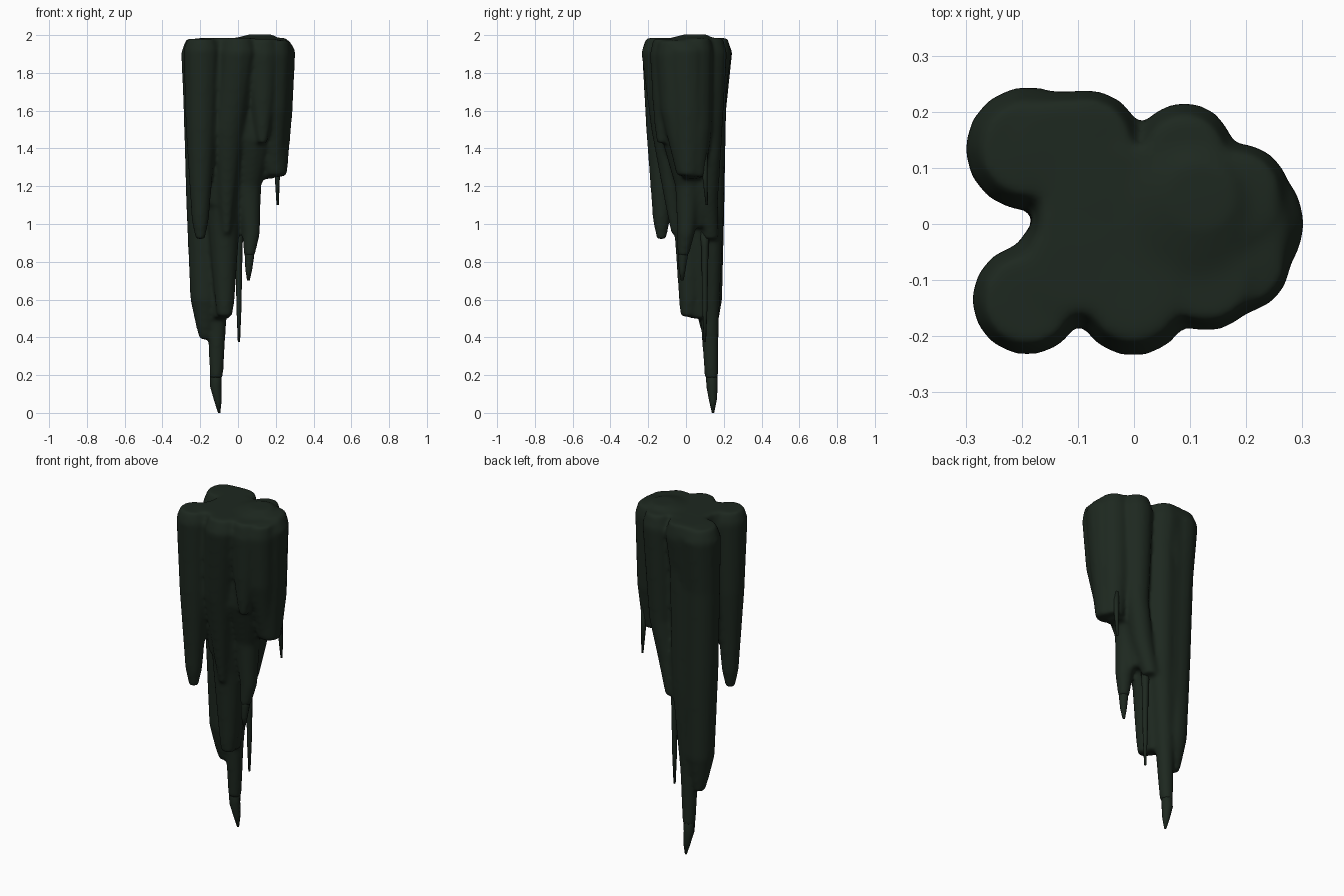
import bpy, bmesh, math

rock = bpy.data.materials.new("dark green rock")
rock.diffuse_color = (0.0125, 0.021, 0.014, 1)


def column(bm, *pts, sides=14):
    """Loft a closed hanging column through (x, y, z, radius) rings."""
    rings = []
    for x, y, z, r in pts:
        rings.append([bm.verts.new((x + r * math.cos(2 * math.pi * i / sides),
                                    y + r * math.sin(2 * math.pi * i / sides), z))
                      for i in range(sides)])
    for a, b in zip(rings, rings[1:]):
        for i in range(sides):
            j = (i + 1) % sides
            bm.faces.new((a[i], b[i], b[j], a[j]))
    bm.faces.new(rings[0])
    bm.faces.new(rings[-1][::-1])


def finish(bm, name):
    bmesh.ops.recalc_face_normals(bm, faces=bm.faces)
    me = bpy.data.meshes.new(name)
    bm.to_mesh(me)
    bm.free()
    me.materials.append(rock)
    me.polygons.foreach_set("use_smooth", [True] * len(me.polygons))
    ob = bpy.data.objects.new(name, me)
    bpy.context.collection.objects.link(ob)
    return ob


bm = bmesh.new()
# back left: broad column and the longest spike, with a filled seam
column(bm, (-.19, .135, 1.98, .085), (-.19, .135, 1.91, .112), (-.195, .12, 1.6, .094),
       (-.185, .115, 1.1, .09), (-.175, .115, .6, .078), (-.175, .12, .46, .048), (-.175, .125, .39, .03))
column(bm, (-.13, .14, 1.985, .08), (-.13, .14, 1.92, .1), (-.14, .125, 1.6, .085),
       (-.14, .12, .9, .076), (-.14, .12, .5, .05))
column(bm, (-.085, .145, 1.98, .08), (-.085, .14, 1.9, .102), (-.085, .13, 1.7, .084),
       (-.085, .125, 1.0, .074), (-.11, .125, .5, .05), (-.115, .135, .18, .036))
# front left icicle, with fill towards the body
column(bm, (-.19, -.135, 1.98, .08), (-.19, -.135, 1.92, .1), (-.195, -.13, 1.5, .082),
       (-.2, -.13, 1.02, .046), (-.2, -.13, .92, .026))
column(bm, (-.1, -.07, 1.985, .09), (-.1, -.07, 1.9, .11), (-.11, -.05, 1.5, .09), (-.1, 0, 1.1, .075))
# central body, two tips, and fill behind them
column(bm, (-.03, 0, 1.985, .14), (-.03, 0, 1.93, .15), (-.05, 0, 1.5, .13),
       (-.075, .02, 1.0, .085), (-.07, .015, .6, .053), (-.07, .01, .51, .04))
column(bm, (.12, .05, 2.004, .06), (.09, .02, 1.975, .14), (.07, 0, 1.45, .13), (.055, .01, 1.2, .068),
       (.07, 0, .95, .047), (.06, -.015, .83, .03))
column(bm, (-.04, .06, 1.5, .1), (-.07, .07, .9, .07), (-.085, .07, .5, .045))
column(bm, (.04, .06, 1.6, .1), (.045, .06, 1.25, .072), (.02, .06, .98, .05))
# front middle drip
column(bm, (0, -.13, 1.985, .08), (0, -.135, 1.91, .103), (-.05, -.1, 1.5, .085),
       (-.06, -.07, 1.1, .04), (-.06, -.06, .95, .02))
# front right short drip
column(bm, (.13, -.1, 1.98, .075), (.13, -.1, 1.9, .092), (.13, -.11, 1.65, .068),
       (.13, -.125, 1.5, .04), (.13, -.13, 1.43, .025))
# right blunt lobes
column(bm, (.18, -.01, 1.975, .09), (.185, .0, 1.92, .12), (.185, .01, 1.6, .105),
       (.19, .01, 1.32, .075), (.2, .01, 1.255, .06))
column(bm, (.18, .05, 1.985, .08), (.185, .05, 1.92, .095), (.18, .05, 1.5, .088), (.185, .05, 1.25, .055))
column(bm, (.19, -.065, 1.97, .08), (.19, -.07, 1.9, .09), (.19, -.06, 1.6, .075), (.195, -.02, 1.3, .04))
column(bm, (.13, .03, 1.6, .09), (.14, .03, 1.24, .05))
# back nub tapering into the small ledge
column(bm, (.09, .125, 1.985, .07), (.09, .13, 1.91, .088), (.08, .12, 1.35, .065),
       (.035, .11, 1.12, .06), (-.01, .13, .92, .045))
# fuse the columns into one skin and soften the seams
body = finish(bm, "stalactite_cluster")
rm = body.modifiers.new("fuse", 'REMESH')
rm.mode = 'VOXEL'
rm.voxel_size = 0.011
rm.use_smooth_shade = True
sm = body.modifiers.new("soften", 'SMOOTH')
sm.factor = 0.5
sm.iterations = 12

# thin drips and sharp tips
drips = bmesh.new()
for pts in (
    ((.0, .1, 1.0, .03), (.005, .1, .88, .019), (.005, .1, .55, .013), (.005, .1, .375, .006)),
    ((.205, .095, 1.4, .02), (.208, .1, 1.26, .014), (.21, .11, 1.1, .006)),
    ((-.114, .134, .3, .032), (-.118, .138, .14, .03), (-.107, .142, .07, .021), (-.1, .143, 0, .006)),
    ((.064, -.009, .92, .03), (.06, -.016, .82, .024), (.057, -.02, .76, .018), (.055, -.02, .7, .007)),
):
    column(drips, *pts, sides=8)
finish(drips, "thin_drips")
